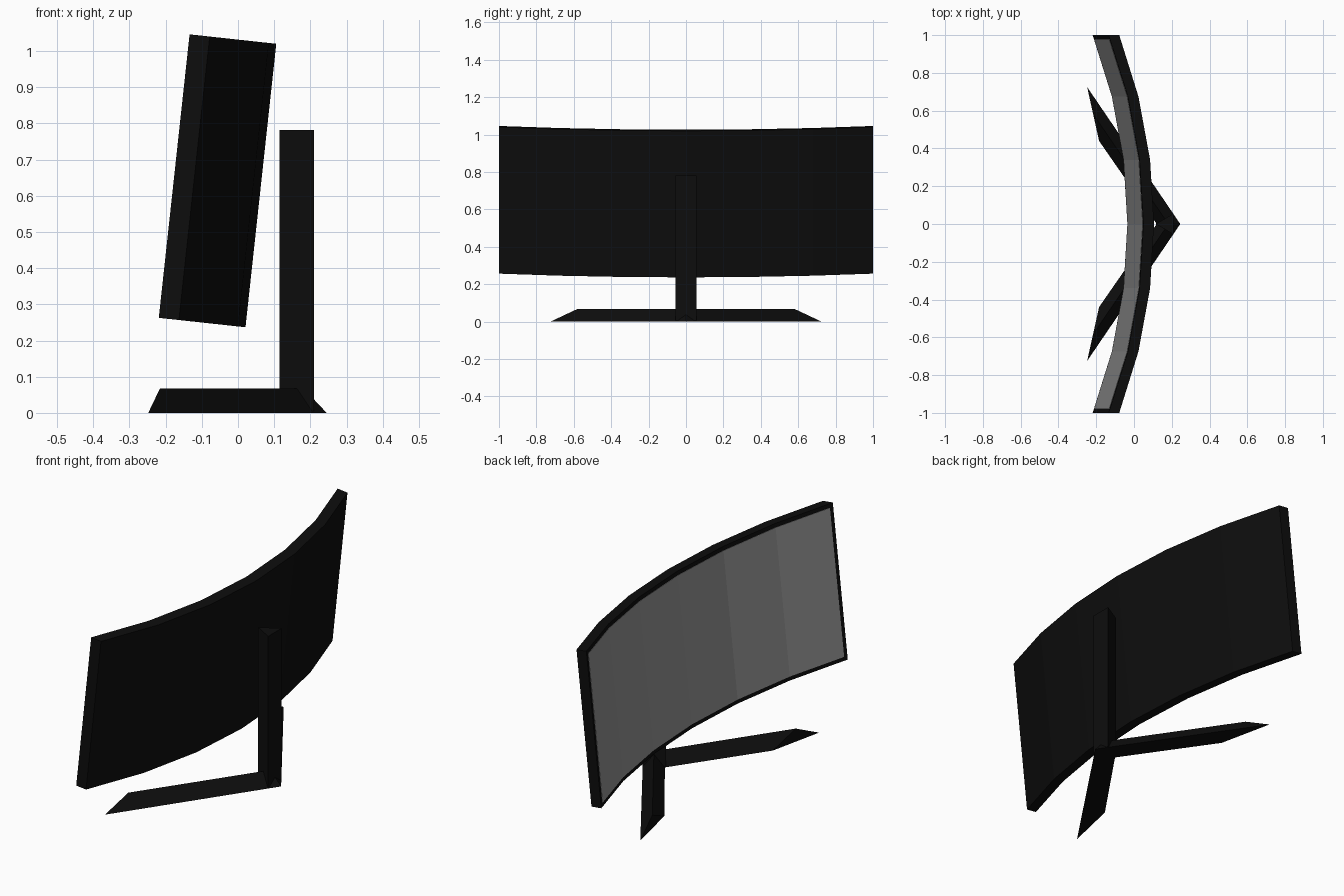
import bpy, bmesh
from math import sin, cos, asin, radians

if "Cube" in bpy.data.objects:
    bpy.data.objects.remove(bpy.data.objects["Cube"])


def material(name, v):
    m = bpy.data.materials.new(name)
    m.diffuse_color = (v, v, v, 1)
    m.use_nodes = True
    m.node_tree.nodes["Principled BSDF"].inputs["Base Color"].default_value = m.diffuse_color
    return m


black = material("black_plastic", 0.004)
grey = material("screen_grey", 0.3)


def make(name, bm, mat):
    bmesh.ops.remove_doubles(bm, verts=bm.verts, dist=1e-5)
    bmesh.ops.recalc_face_normals(bm, faces=bm.faces)
    me = bpy.data.meshes.new(name)
    bm.to_mesh(me)
    bm.free()
    me.materials.append(mat)
    ob = bpy.data.objects.new(name, me)
    bpy.context.collection.objects.link(ob)
    return ob


def loft(bm, rings):
    """Solid skinned through equal-sided cross-sections, capped at both ends."""
    vs = [[bm.verts.new(p) for p in r] for r in rings]
    for a, b in zip(vs, vs[1:]):
        for i in range(len(a)):
            j = (i + 1) % len(a)
            bm.faces.new((a[i], a[j], b[j], b[i]))
    bm.faces.new(vs[0])
    bm.faces.new(vs[-1])


# Curved panel: six flat segments along an arc, leaning back
SAG, HEIGHT, THICK, BEZEL = 0.185, 0.788, 0.056, 0.02
R = (1 + SAG ** 2) / (2 * SAG)
step = asin(1 / R) / 3
arc = [(R * (cos(i * step) - 1), R * sin(i * step)) for i in range(-3, 4)]


def curved_slab(name, path, x0, x1, z0, z1, mat):
    bm = bmesh.new()
    loft(bm, [[(x + x0, y, z0), (x + x1, y, z0), (x + x1, y, z1), (x + x0, y, z1)]
              for x, y in path])
    ob = make(name, bm, mat)
    ob.location = (-0.035, 0, 0.2427)
    ob.rotation_euler.y = radians(6.2)


curved_slab("monitor_housing", arc, 0, THICK, 0, HEIGHT, black)

# Screen: same arc, with its ends pulled in by the bezel width
inner = list(arc)
for end, nxt in ((0, 1), (-1, -2)):
    (xa, ya), (xb, yb) = arc[end], arc[nxt]
    t = BEZEL / abs(yb - ya)
    inner[end] = (xa + t * (xb - xa), ya + t * (yb - ya))
curved_slab("screen", inner, -0.002, 0.004, BEZEL, HEIGHT - BEZEL, grey)

# V-shaped foot: triangular section running from the rear apex to both tips
bm = bmesh.new()
center = [(0.245, 0, 0), (0.182, 0, 0.067), (0.12, 0, 0)]
tip = [(-0.248, 0.725, 0), (-0.216, 0.582, 0.067), (-0.185, 0.44, 0)]
loft(bm, [[(x, -y, z) for x, y, z in tip], center, tip])
make("v_foot", bm, black)

# Triangular upright behind the panel
bm = bmesh.new()
tri = [(0.115, 0), (0.21, -0.055), (0.21, 0.055)]
loft(bm, [[(x, y, z) for x, y in tri] for z in (0.005, 0.782)])
make("stand_post", bm, black)
